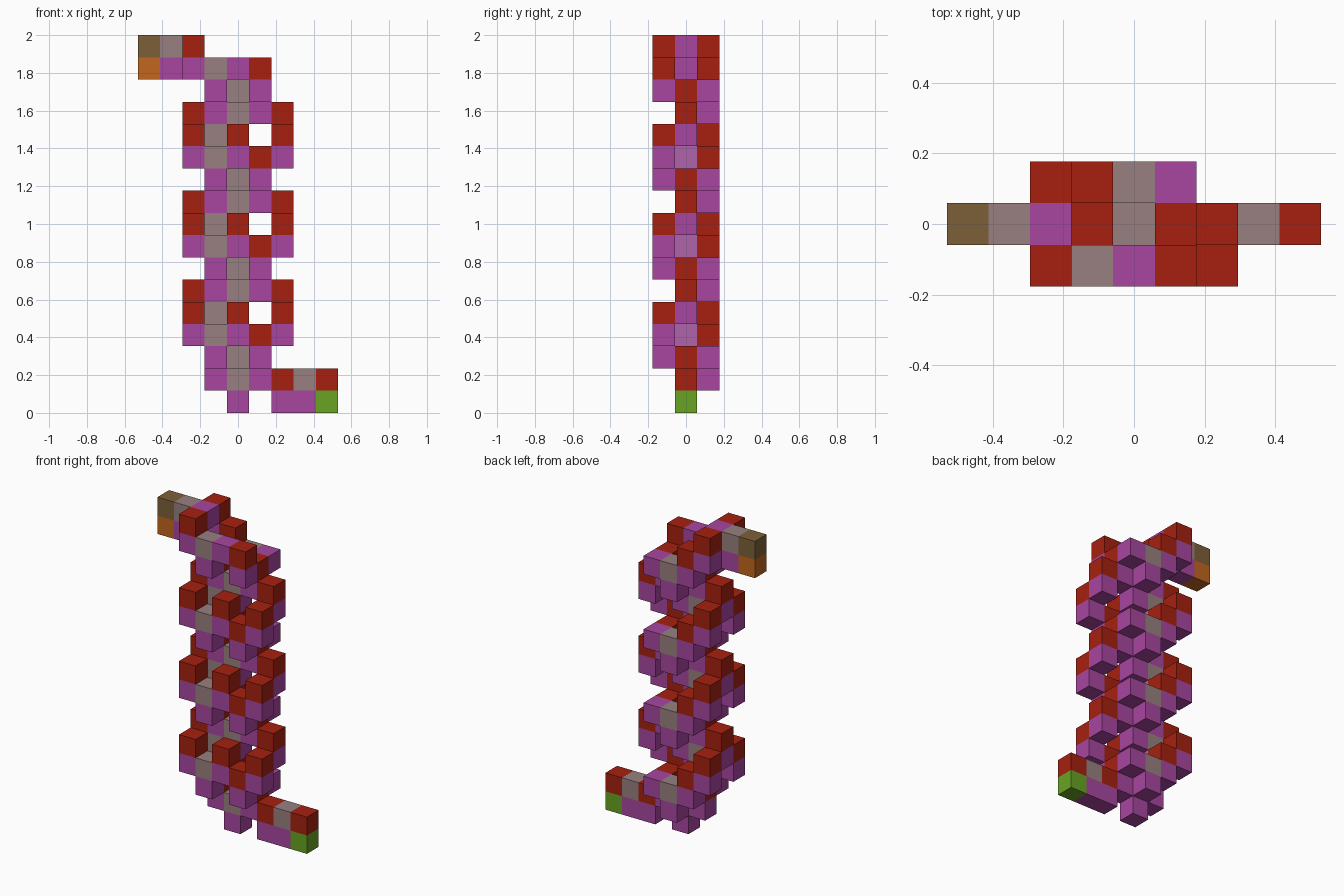
import bpy
import bmesh
from mathutils import Vector

if "Cube" in bpy.data.objects:
    bpy.data.objects.remove(bpy.data.objects["Cube"], do_unlink=True)

LAYERS = 17
CELL = 2 / LAYERS

COLOURS = {
    "magenta": (0.39, 0.061, 0.352),
    "light magenta": (0.434, 0.127, 0.402),
    "red": (0.38, 0.0144, 0.005),
    "warm grey": (0.314, 0.216, 0.216),
    "green": (0.138, 0.371, 0.016),
    "orange": (0.539, 0.133, 0.013),
    "brown": (0.202, 0.117, 0.04),
}


def make_material(name, rgb):
    mat = bpy.data.materials.new(name)
    mat.use_nodes = True
    mat.diffuse_color = (*rgb, 1)
    mat.node_tree.nodes["Principled BSDF"].inputs["Base Color"].default_value = (*rgb, 1)
    return mat


materials = {name: make_material(name, rgb) for name, rgb in COLOURS.items()}
parts = {}      # part name -> (colour, list of cells)
filled = set()  # every occupied cell


def add(part, colour, *cells):
    parts.setdefault(part, (colour, []))[1].extend(cells)
    filled.update(cells)


def stack(x, y, z, cap, colour):
    """A support block with a coloured block on top of it."""
    add("tower_supports", "magenta", (x, y, z))
    add("tower_" + cap, colour, (x, y, z + 1))


# Foot of the tower, and the first cross row
add("tower_foot", "magenta", (0, 0, 0))
add("tower_bridges", "warm grey", (0, 0, 1))

# Repeating turns of the twin spiral stairs, four layers each
for base in range(1, LAYERS - 1, 4):
    last = base + 4 > LAYERS - 1
    is_top = base == 13
    # inner steps of both spirals
    for side in (-1, 1):
        stack(side, 0, base, "steps", "red")
        stack(side, -side, base + 1, "steps", "red")
    # cross links
    stack(0, 1, base, "bridges", "warm grey")
    stack(-1, -1, base + 1, "bridges", "warm grey")
    add("tower_supports", "magenta", (1, 1, base + 1), (0, -1, base + 2))
    # outer steps of the left-hand spiral
    for y in (-1, 1):
        stack(-2, y, base + 2, "steps", "red")
    add("tower_supports", "magenta", (-2, 0, base + 3))
    if not is_top:
        # outer steps of the right-hand spiral and the core link to the next turn
        add("tower_steps", "red", (0, -1, base + 3), (-2, 0, base + 4))
        stack(2, -1, base + 2, "steps", "red")
        stack(2, 0, base + 3, "steps", "red")
        stack(0, 0, base + 3, "bridges", "warm grey")
        add("core_panels", "light magenta", (-1, 0, base + 2))
        add("tower_bridges", "warm grey", (-1, 0, base + 3))

# Lower arm
add("lower_arm_beam", "magenta", (2, 0, 0), (3, 0, 0))
add("lower_arm_end", "green", (4, 0, 0))
add("lower_arm_top", "red", (2, 0, 1), (4, 0, 1))
add("lower_arm_bridge", "warm grey", (3, 0, 1))

# Upper arm
top = LAYERS - 1
add("upper_arm_beam", "magenta", (-3, 0, top - 1))
add("upper_arm_bridge", "warm grey", (-3, 0, top))
add("upper_arm_end", "orange", (-4, 0, top - 1))
add("upper_arm_cap", "brown", (-4, 0, top))


def build(name, colour, cells):
    """Turn the cells into blocks, leaving out faces between touching blocks."""
    bm = bmesh.new()
    for cell in sorted(set(cells)):
        centre = Vector(cell) + Vector((0, 0, 0.5))
        for axis in range(3):
            for sign in (-1, 1):
                n = Vector((0, 0, 0))
                n[axis] = sign
                if tuple(int(a + b) for a, b in zip(cell, n)) in filled:
                    continue
                u = Vector((0, 0, 0))
                u[(axis + 1) % 3] = 1
                v = n.cross(u)
                corners = ((-1, -1), (1, -1), (1, 1), (-1, 1))
                bm.faces.new([bm.verts.new((centre + (n + u * a + v * b) / 2) * CELL)
                              for a, b in corners])
    bmesh.ops.remove_doubles(bm, verts=bm.verts, dist=CELL / 100)
    mesh = bpy.data.meshes.new(name)
    bm.to_mesh(mesh)
    bm.free()
    mesh.materials.append(materials[colour])
    obj = bpy.data.objects.new(name, mesh)
    bpy.context.collection.objects.link(obj)


for name, (colour, cells) in parts.items():
    build(name, colour, cells)
